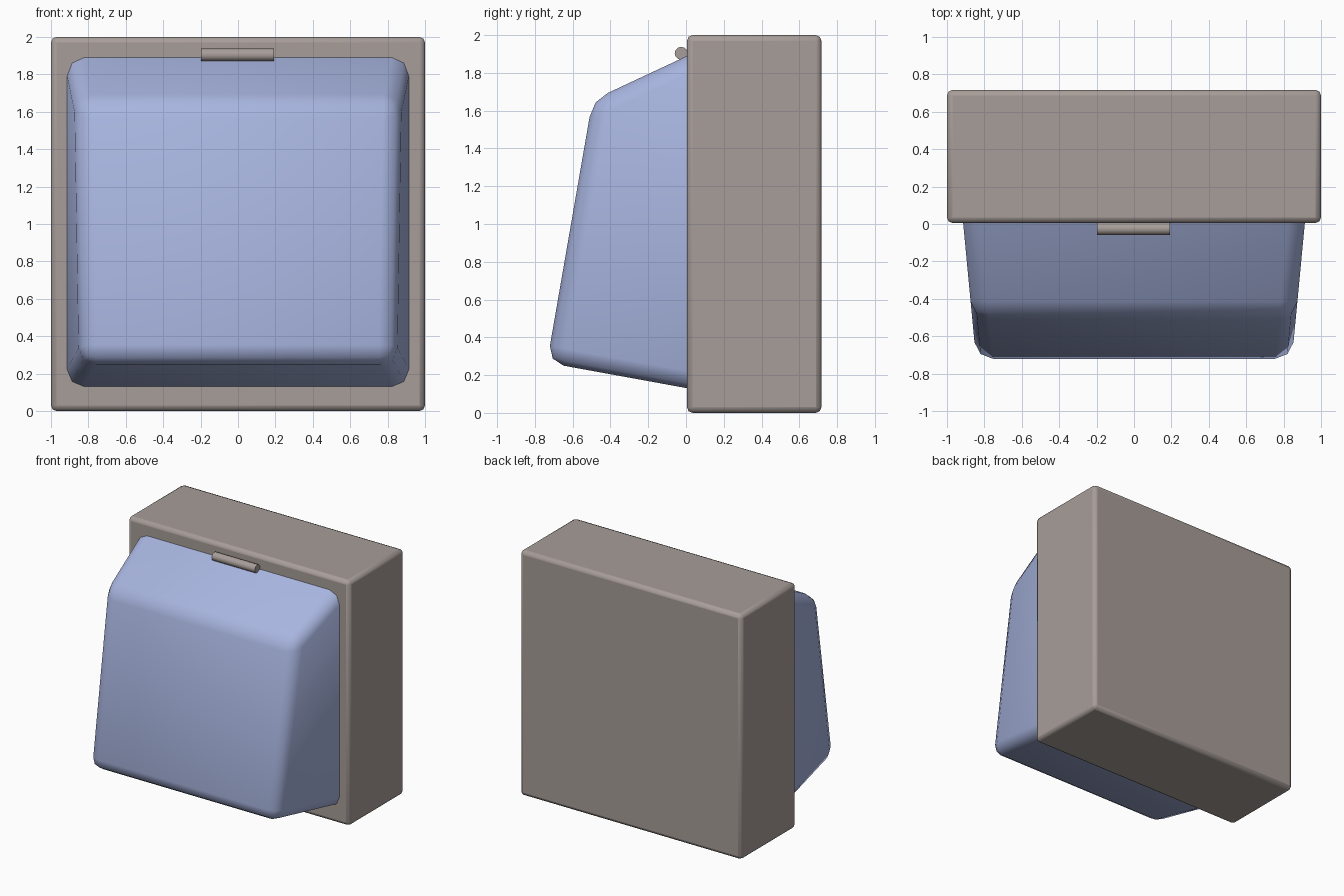
import bpy, bmesh, math

if "Cube" in bpy.data.objects:
    bpy.data.objects.remove(bpy.data.objects["Cube"])


def material(name, color):
    m = bpy.data.materials.new(name)
    m.diffuse_color = (*color, 1)
    m.use_nodes = True
    m.node_tree.nodes["Principled BSDF"].inputs["Base Color"].default_value = m.diffuse_color
    return m


housing_mat = material("warm_grey", (0.39, 0.34, 0.32))
cover_mat = material("pale_blue", (0.39, 0.46, 0.74))


def finish(ob, mat, angle):
    ob.data.materials.append(mat)
    bpy.ops.object.select_all(action='DESELECT')
    ob.select_set(True)
    bpy.context.view_layer.objects.active = ob
    bpy.ops.object.shade_smooth_by_angle(angle=math.radians(angle))


# Housing: square box with slightly softened edges
bpy.ops.mesh.primitive_cube_add(size=1, location=(0, 0.361, 1))
housing = bpy.context.object
housing.name = "housing"
housing.scale = (2, 0.712, 2)
bpy.ops.object.transform_apply(location=False, rotation=False, scale=True)
bevel = housing.modifiers.new("edge_rounding", 'BEVEL')
bevel.width, bevel.segments = 0.03, 2
finish(housing, housing_mat, 40)

# Cover: side profile (y, z), sides tapering towards the front
profile = [(0.01, 1.892), (-0.495, 1.656), (-0.736, 0.266), (0.01, 0.13)]
bm = bmesh.new()
sides = []
for s in (-1, 1):
    sides.append([bm.verts.new((s * (0.913 + 0.095 * y), y, z)) for y, z in profile])
left, right = sides
bm.faces.new(left)
bm.faces.new(right[::-1])
for i in range(4):
    j = (i + 1) % 4
    bm.faces.new((left[i], right[i], right[j], left[j]))
bmesh.ops.recalc_face_normals(bm, faces=bm.faces[:])
# Round everything except the rim that meets the housing
edges = [e for e in bm.edges if not all(v.co.y > 0 for v in e.verts)]
bmesh.ops.bevel(bm, geom=edges, offset=0.09, offset_type='OFFSET', segments=2,
                profile=0.5, affect='EDGES', clamp_overlap=True)
mesh = bpy.data.meshes.new("cover")
bm.to_mesh(mesh)
bm.free()
cover = bpy.data.objects.new("cover", mesh)
bpy.context.collection.objects.link(cover)
finish(cover, cover_mat, 50)

# Hinge barrel along the top of the cover
bpy.ops.mesh.primitive_cylinder_add(vertices=12, radius=0.034, depth=0.39,
                                    location=(-0.002, -0.026, 1.904),
                                    rotation=(0, math.pi / 2, 0))
hinge = bpy.context.object
hinge.name = "hinge_barrel"
finish(hinge, housing_mat, 40)
